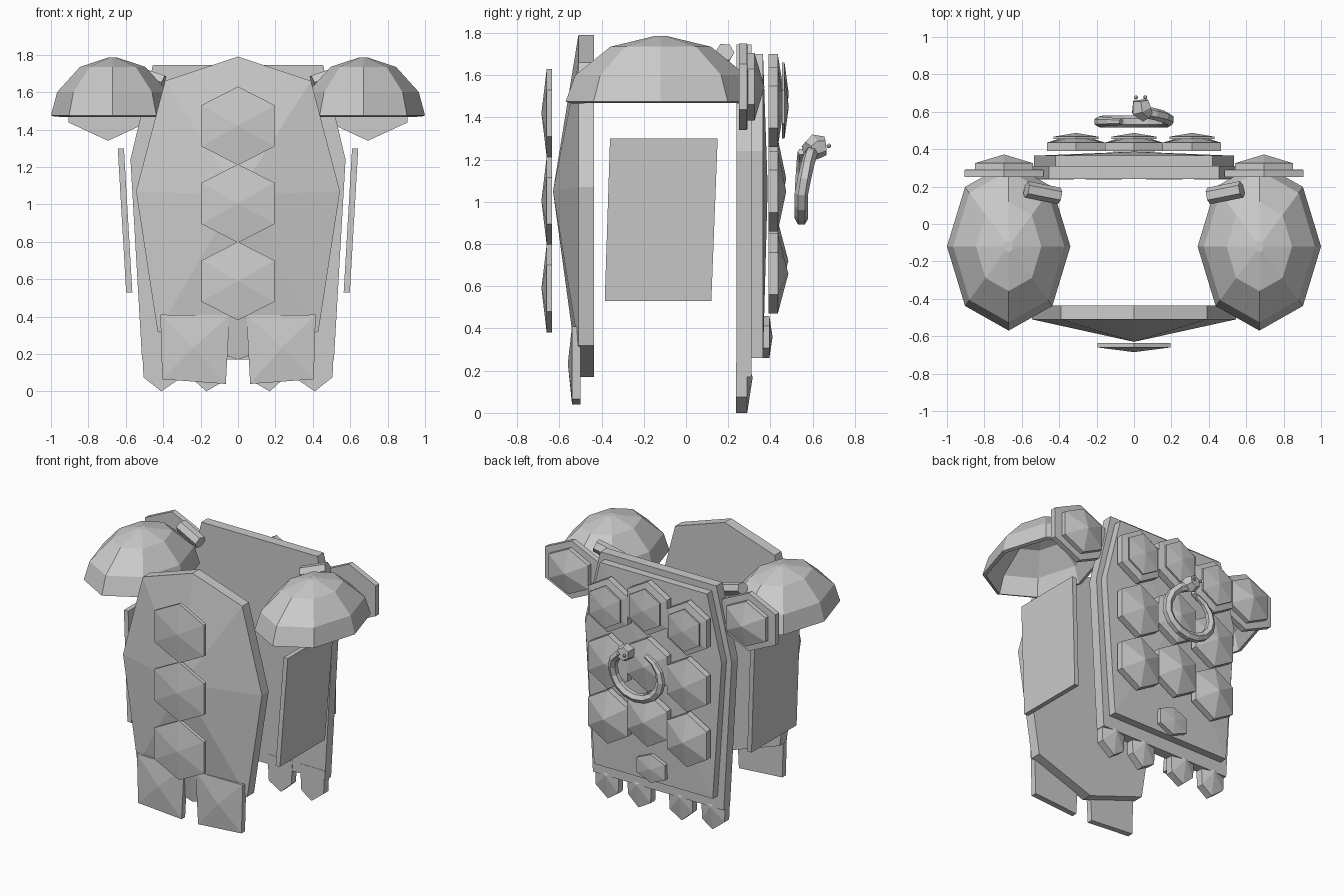
import bpy, bmesh
from math import sin, cos, pi, radians
from mathutils import Vector

if "Cube" in bpy.data.objects:
    bpy.data.objects.remove(bpy.data.objects["Cube"])


def make(name, verts, faces):
    me = bpy.data.meshes.new(name)
    bm = bmesh.new()
    vs = [bm.verts.new(v) for v in verts]
    for f in faces:
        bm.faces.new([vs[i] for i in f])
    bmesh.ops.recalc_face_normals(bm, faces=bm.faces)
    bm.to_mesh(me)
    bm.free()
    ob = bpy.data.objects.new(name, me)
    bpy.context.collection.objects.link(ob)
    return ob


def plate(name, pts, y0, y1, apex):
    """Flat outline in x-z, extruded from y0 to y1, closed by a pyramid to apex."""
    n = len(pts)
    verts = [(x, y0, z) for x, z in pts] + [(x, y1, z) for x, z in pts] + [apex]
    faces = [tuple(range(n))]
    for i in range(n):
        j = (i + 1) % n
        faces += [(i, j, n + j, n + i), (n + i, n + j, 2 * n)]
    return make(name, verts, faces)


def hex_stud(name, x, z, hw, hh, y0, y1, ya):
    pts = [(x + hw / cos(pi / 6) * sin(k * pi / 3), z + hh * cos(k * pi / 3) * (1 if k % 3 == 0 else 1.05))
           for k in range(6)]
    return plate(name, pts, y0, y1, (x, ya, z))


def sym(half):
    """Mirror a half outline (x >= 0, top to bottom) into a closed one."""
    return half + [(-x, z) for x, z in reversed(half) if x > 0]


def tube(name, path, radii, sides=6, up=Vector((0, 1, 0))):
    path = [Vector(p) for p in path]
    verts, faces = [], []
    for i, p in enumerate(path):
        t = (path[min(i + 1, len(path) - 1)] - path[max(i - 1, 0)]).normalized()
        a = t.cross(up).normalized()
        b = t.cross(a)
        for k in range(sides):
            w = 2 * pi * (k + .5) / sides
            verts.append(p + radii[i] * (a * cos(w) + b * sin(w)))
    for i in range(len(path) - 1):
        for k in range(sides):
            m = (k + 1) % sides
            faces.append((i * sides + k, i * sides + m, (i + 1) * sides + m, (i + 1) * sides + k))
    faces += [tuple(range(sides)), tuple(range(len(verts) - sides, len(verts)))]
    return make(name, verts, faces)


# Breastplate with its row of studs
plate("breastplate", sym([(0, 1.79), (.39, 1.66), (.545, 1.07), (.43, .32), (0, .17)]),
      -.435, -.51, (0, -.63, 1.05))
for i, z in enumerate((1.42, 1.005, .59)):
    hex_stud(f"front_stud_{i}", 0, z, .195, .21, -.635, -.66, -.685)

# Back plate, raised second layer and lower boss
plate("back_plate", sym([(.455, 1.745), (.575, 1.24), (.513, .17)]), .24, .31, (0, .312, 1.1))
plate("back_layer", sym([(.42, 1.70), (.535, 1.24), (.465, .26)]), .31, .365, (0, .387, 1.07))
hex_stud("lower_boss", 0, .36, .11, .10, .365, .395, .41)

# Three columns of back studs; the top row carries a second tier
for c, x in enumerate((-.31, 0, .31)):
    for r, z in enumerate((1.45, 1.05, .66)):
        zc = z + (.06 if x == 0 else 0)
        dy = .01 * r
        hex_stud(f"back_stud_{c}_{r}", x, zc, .155, .19, .39, .435, .465 + dy)
        if r == 0:
            hex_stud(f"back_stud_cap_{c}", x, zc, .12, .15, .455, .467, .487)

for s, side in ((-1, "left"), (1, "right")):
    # Front hip plates
    plate(f"hip_plate_{side}", [(s * .045, .408), (s * .415, .41), (s * .405, .065), (s * .065, .04)],
          -.50, -.54, (s * .235, -.56, .235))

    # Pointed tabs under the back plate
    for i, (xa, xb, xc) in enumerate(((.513, .32, .41), (.26, .065, .17))):
        plate(f"back_tab_{side}_{i}",
              [(s * xa, .24), (s * (xa - .008), .075), (s * xc, 0), (s * (xb + .01), .055), (s * xb, .24)],
              .238, .29, (s * xc, .316, .17))

    # Slanted side plates
    prof = [(-.36, 1.3), (.15, 1.3), (.12, .53), (-.385, .53)]
    vs = [(s * ((.61 if z > 1 else .565) + d), y, z) for d in (0, .033) for y, z in prof]
    make(f"side_plate_{side}", vs,
         [(0, 1, 2, 3), (4, 5, 6, 7)] + [(i, (i + 1) % 4, 4 + (i + 1) % 4, 4 + i) for i in range(4)])

    # Eight-sided hollow shoulder dome
    rings = [(1, 1.475), (.9, 1.6), (.53, 1.735), (.07, 1.785)]
    vs = [(s * .67 + .33 * f * cos(k * pi / 4), -.12 + .45 * f * sin(k * pi / 4), z)
          for f, z in rings for k in range(8)]
    fs = [(r * 8 + k, r * 8 + (k + 1) % 8, r * 8 + 8 + (k + 1) % 8, r * 8 + 8 + k)
          for r in range(3) for k in range(8)] + [tuple(range(24, 32))]
    dome = make(f"shoulder_dome_{side}", vs, fs)
    mod = dome.modifiers.new("thickness", "SOLIDIFY")
    mod.thickness = .025
    mod.offset = -1

    # Two-tier hexagon behind each shoulder
    hex_stud(f"shoulder_hex_{side}", s * .695, 1.545, .21, .205, .25, .29, .30)
    hex_stud(f"shoulder_hex_cap_{side}", s * .695, 1.545, .155, .16, .285, .325, .372)

    # Strap peg joining shoulder to back
    tube(f"strap_peg_{side}", [(s * .575, .185, 1.71), (s * .40, .15, 1.65)], [.045, .045])

# Coiled serpent ring on the back
path, radii = [], []
N = 14
for i in range(N + 1):
    t = i / N
    a = radians(112 + 325 * t)
    lift = max(0, (t - .72) / .28)
    path.append((.185 * cos(a), .547 + .055 * lift, 1.085 + .165 * sin(a)))
    radii.append(.018 + .014 * min(1, t * 4))
tube("serpent_body", path, radii)
tube("serpent_head", [(.07, .575, 1.245), (.04, .61, 1.26), (.035, .66, 1.265)], [.04, .06, .045],
     up=Vector((0, 0, 1)))
for i, x in enumerate((.01, .06)):
    bpy.ops.mesh.primitive_uv_sphere_add(segments=8, ring_count=6, radius=.011, location=(x, .677, 1.265))
    bpy.context.object.name = f"serpent_eye_{i}"
